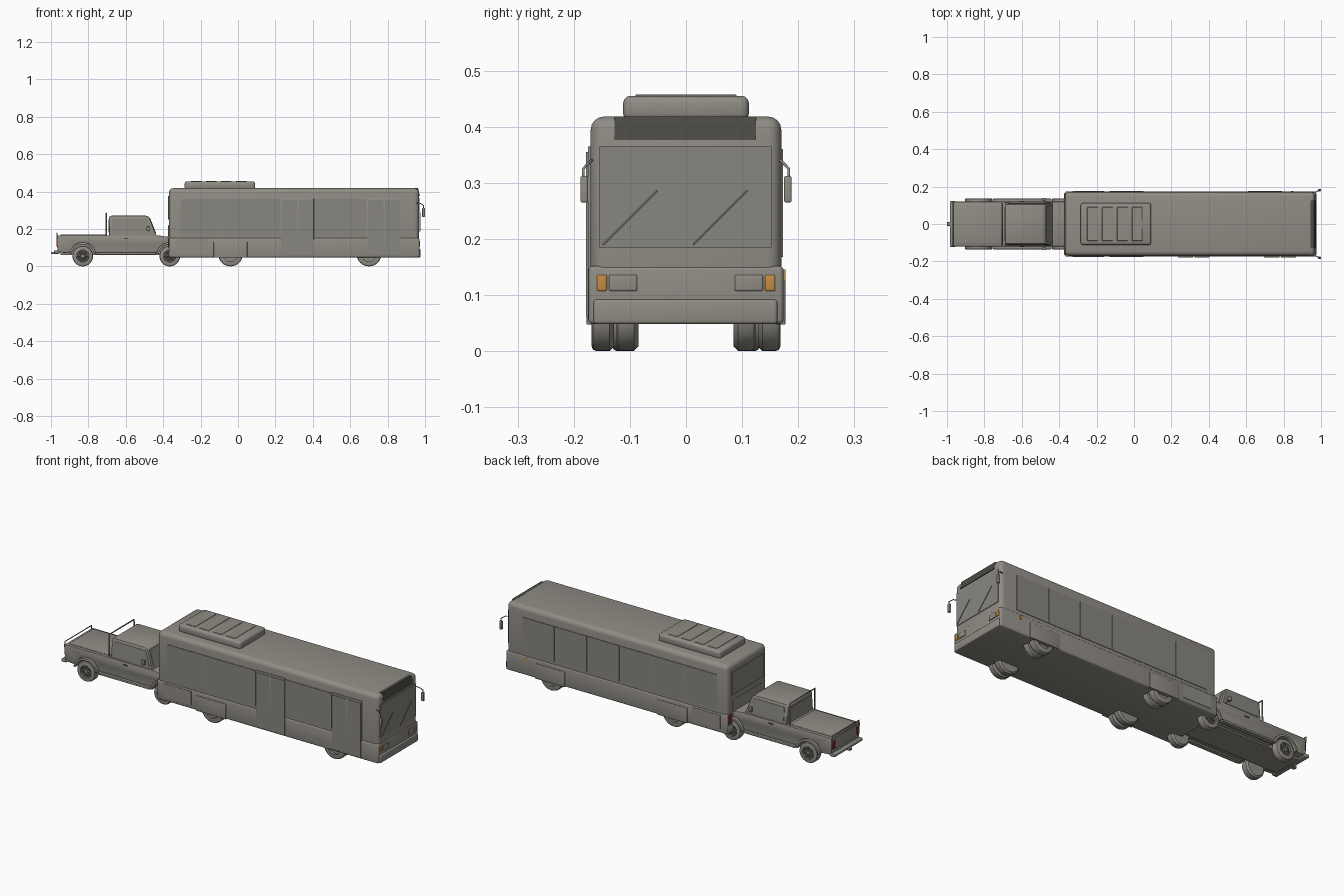
import bpy, bmesh, math
from mathutils import Matrix, Vector

if "Cube" in bpy.data.objects:
    bpy.data.objects.remove(bpy.data.objects["Cube"], do_unlink=True)


def material(name, rgb):
    m = bpy.data.materials.new(name)
    m.use_nodes = True
    m.diffuse_color = (*rgb, 1)
    m.node_tree.nodes["Principled BSDF"].inputs["Base Color"].default_value = (*rgb, 1)
    return m


GREY = material("warm grey", (0.28, 0.265, 0.235))
GLASS = material("window grey", (0.25, 0.238, 0.212))
DARK = material("dark grey", (0.07, 0.068, 0.06))
AMBER = material("amber", (0.55, 0.26, 0.05))
RED = material("red", (0.3, 0.03, 0.03))
SIDES = (("right", -1), ("left", 1))


def finish(name, bm, mat, bevel=0, seg=3):
    bmesh.ops.recalc_face_normals(bm, faces=bm.faces)
    if bevel:
        sharp = [e for e in bm.edges if e.calc_face_angle(0) > math.radians(35)]
        bmesh.ops.bevel(bm, geom=sharp, offset=bevel, segments=seg, profile=0.5,
                        affect='EDGES', clamp_overlap=True)
    me = bpy.data.meshes.new(name)
    bm.to_mesh(me)
    bm.free()
    me.materials.append(mat)
    me.shade_smooth()
    me.set_sharp_from_angle(angle=math.radians(40))
    ob = bpy.data.objects.new(name, me)
    bpy.context.collection.objects.link(ob)
    return ob


def box(name, x, y, z, mat=GREY, bevel=0, seg=3):
    bm = bmesh.new()
    bmesh.ops.create_cube(bm, size=1)
    for v in bm.verts:
        v.co = [r[0] + (c + 0.5) * (r[1] - r[0]) for c, r in zip(v.co, (x, y, z))]
    return finish(name, bm, mat, bevel, seg)


def side_box(name, s, x, y, z, mat=GREY, bevel=0):
    return box(name, x, sorted((s * y[0], s * y[1])), z, mat, bevel)


def prism(name, pts, y0, y1, mat=GREY, bevel=0, taper=None):
    """Extrude an x-z outline along y; taper narrows it with height."""
    bm = bmesh.new()
    f = bm.faces.new([bm.verts.new((x, y0, z)) for x, z in pts])
    new = bmesh.ops.extrude_face_region(bm, geom=[f])["geom"]
    for v in new:
        if isinstance(v, bmesh.types.BMVert):
            v.co.y = y1
    if taper:
        base, slope = taper
        for v in bm.verts:
            v.co.y -= math.copysign(max(0, v.co.z - base) * slope, v.co.y)
    return finish(name, bm, mat, bevel, 2)


def tube(name, pts, r=0.003, mat=GREY):
    cu = bpy.data.curves.new(name, 'CURVE')
    cu.dimensions = '3D'
    cu.bevel_depth, cu.bevel_resolution, cu.use_fill_caps = r, 2, True
    sp = cu.splines.new('POLY')
    sp.points.add(len(pts) - 1)
    for p, c in zip(sp.points, pts):
        p.co = (*c, 1)
    cu.materials.append(mat)
    ob = bpy.data.objects.new(name, cu)
    bpy.context.collection.objects.link(ob)


def arc(cx, cz, r, a0, a1, n=14):
    return [(cx + r * math.cos(math.radians(a0 + (a1 - a0) * i / n)),
             cz + r * math.sin(math.radians(a0 + (a1 - a0) * i / n))) for i in range(n + 1)]


def lathe(name, prof, x, z, mat=GREY):
    """Spin (radius, y) points around a wheel axle."""
    bm = bmesh.new()
    vs = [bm.verts.new((r, y, 0)) for r, y in prof]
    es = [bm.edges.new(p) for p in zip(vs, vs[1:])]
    bmesh.ops.spin(bm, geom=vs + es, axis=(0, 1, 0), cent=(0, 0, 0),
                   angle=math.tau, steps=32, use_duplicate=False)
    bmesh.ops.remove_doubles(bm, verts=bm.verts, dist=1e-5)
    bmesh.ops.translate(bm, verts=bm.verts, vec=(x, 0, z))
    return finish(name, bm, mat)


def tyre(name, x, r, s, ya, yb):
    b, hole = 0.008, r * 0.6
    lathe(name, [(0, s * (yb - 0.012)), (hole, s * (yb - 0.012)), (hole, s * yb),
                 (r - b, s * yb), (r - b * 0.3, s * (yb - b * 0.3)), (r, s * (yb - b)),
                 (r, s * (ya + b)), (r - b, s * ya), (0, s * ya)], x, r)


# ---- Bus shell
box("bus_body", (-0.37, 0.968), (-0.17, 0.17), (0.052, 0.418), bevel=0.024, seg=4)
box("bus_skirt", (-0.37, 0.97), (-0.174, 0.174), (0.048, 0.152), bevel=0.008)
box("bus_front_bumper", (0.94, 0.977), (-0.165, 0.163), (0.048, 0.092), bevel=0.006)
box("bus_rear_bumper", (-0.375, -0.34), (-0.165, 0.165), (0.05, 0.085), bevel=0.005)

# ---- Roof air unit
box("roof_unit", (-0.285, 0.092), (-0.112, 0.112), (0.41, 0.455), bevel=0.013)
for i in range(4):
    x = -0.25 + i * 0.08
    box("roof_unit_panel", (x, x + 0.055), (-0.09, 0.09), (0.452, 0.457), bevel=0.001, seg=1)

# ---- Bus front
box("windscreen", (0.962, 0.971), (-0.154, 0.152), (0.185, 0.365), GLASS)
prism("destination_sign", [(0.955, 0.377), (0.972, 0.377), (0.963, 0.418), (0.945, 0.418)],
      -0.127, 0.125, DARK)
for y in (-0.148, 0.013):
    tube("wiper", [(0.974, y, 0.19), (0.974, y + 0.096, 0.286)], 0.0015)
for side, s in SIDES:
    side_box(side + "_headlight", s, (0.96, 0.974), (0.087, 0.137), (0.107, 0.136), bevel=0.003)
    side_box(side + "_indicator", s, (0.96, 0.974), (0.141, 0.159), (0.107, 0.136), AMBER, 0.003)
    tube(side + "_mirror_arm", [(0.955, s * 0.168, 0.34), (0.975, s * 0.172, 0.337),
                                (0.992, s * 0.183, 0.325), (0.993, s * 0.183, 0.30)], 0.0025)
    side_box(side + "_mirror", s, (0.985, 1.0), (0.175, 0.188), (0.265, 0.312), bevel=0.003)

# ---- Bus rear
box("rear_window", (-0.374, -0.36), (-0.135, 0.135), (0.25, 0.375), GLASS)
box("engine_hatch", (-0.373, -0.36), (-0.12, 0.12), (0.10, 0.22), bevel=0.002)
for side, s in SIDES:
    side_box(side + "_bus_tail_light", s, (-0.375, -0.36), (0.14, 0.16), (0.10, 0.15), RED, 0.002)

# ---- Bus side windows: left row of six, right row split by doors
cuts = [-0.31 + i * 0.197 for i in range(7)]
for a, b in zip(cuts, cuts[1:]):
    side_box("left_window", 1, (a + 0.002, b - 0.002), (0.165, 0.173), (0.168, 0.36), GLASS)
for a, b in ((-0.31, -0.09), (-0.09, 0.23), (0.405, 0.69)):
    side_box("right_window", -1, (a + 0.002, b - 0.002), (0.165, 0.173), (0.168, 0.36), GLASS)

# ---- Doors with two leaves each
for name, a, b in (("middle_door", 0.23, 0.405), ("front_door", 0.69, 0.87)):
    mid = (a + b) / 2
    side_box(name + "_frame", -1, (a, b), (0.16, 0.175), (0.056, 0.365), bevel=0.001)
    for p, q in ((a, mid), (mid, b)):
        side_box(name + "_leaf", -1, (p + 0.006, q - 0.003), (0.17, 0.178), (0.062, 0.355), GLASS)

# ---- Lower side panels, wheel covers and markers
for side, s in SIDES:
    for x in (-0.04, 0.70):
        if s > 0 or x < 0:
            side_box(side + "_wheel_cover", s, (x - 0.09, x + 0.09), (0.16, 0.177),
                     (0.047, 0.13), bevel=0.002)
        # dual bus tyres
        tyre(side + "_bus_inner_tyre", x, 0.066, s, 0.085, 0.124)
        tyre(side + "_bus_outer_tyre", x, 0.066, s, 0.128, 0.168)
    side_box(side + "_engine_panel", s, (-0.33, -0.16), (0.16, 0.176), (0.07, 0.145))
side_box("left_side_marker", 1, (0.84, 0.852), (0.17, 0.177), (0.125, 0.145), AMBER)

# ---- Pickup body with cut wheel arches
AXLES = (-0.83, -0.365)
outline = [(-0.965, 0.075)]
for cx in AXLES:
    outline += arc(cx, 0.055, 0.062, 166, 14)
outline += [(-0.29, 0.07), (-0.28, 0.145), (-0.43, 0.166), (-0.965, 0.166)]
prism("pickup_body", outline, -0.12, 0.12, bevel=0.004)
box("pickup_underbody", (-0.95, -0.29), (-0.08, 0.08), (0.062, 0.15))
box("bed_cover", (-0.95, -0.705), (-0.105, 0.105), (0.16, 0.171), bevel=0.004)

# ---- Pickup cab
TAPER = (0.16, 0.1)
prism("cab", [(-0.69, 0.155), (-0.69, 0.263), (-0.68, 0.271), (-0.492, 0.271), (-0.474, 0.263),
              (-0.432, 0.155)], -0.117, 0.117, bevel=0.006, taper=TAPER)
prism("cab_side_windows", [(-0.672, 0.178), (-0.672, 0.255), (-0.482, 0.255), (-0.455, 0.178)],
      -0.119, 0.119, GLASS, taper=TAPER)
prism("cab_windscreen", [(-0.45, 0.178), (-0.438, 0.178), (-0.469, 0.257), (-0.48, 0.257)],
      -0.103, 0.103, GLASS, taper=TAPER)
box("cab_rear_window", (-0.693, -0.68), (-0.09, 0.09), (0.185, 0.25), GLASS)

# ---- Pickup rear end
box("tailgate", (-0.969, -0.95), (-0.09, 0.09), (0.10, 0.16), bevel=0.002)
box("pickup_bumper", (-0.985, -0.955), (-0.122, 0.122), (0.068, 0.084), bevel=0.004)
box("tow_hitch", (-1.0, -0.96), (-0.01, 0.01), (0.065, 0.078), bevel=0.002)
tube("roll_bar", [(-0.705, -0.108, 0.16), (-0.705, -0.108, 0.284), (-0.705, 0.108, 0.284),
                  (-0.705, 0.108, 0.16)], 0.004)
tube("tailgate_rail", [(-0.968, -0.115, 0.15), (-0.968, -0.115, 0.178), (-0.968, 0.115, 0.178),
                       (-0.968, 0.115, 0.15)], 0.003)

# ---- Pickup sides, wheels and flares
for side, s in SIDES:
    side_box(side + "_pickup_tail_light", s, (-0.971, -0.95), (0.095, 0.114), (0.105, 0.15), RED, 0.002)
    side_box(side + "_running_board", s, (-0.755, -0.44), (0.11, 0.135), (0.062, 0.074), bevel=0.003)
    side_box(side + "_door_handle", s, (-0.61, -0.585), (0.115, 0.124), (0.147, 0.152), DARK)
    side_box(side + "_cab_mirror", s, (-0.49, -0.472), (0.122, 0.14), (0.188, 0.212), bevel=0.003)
    tube(side + "_cab_mirror_arm", [(-0.475, s * 0.11, 0.185), (-0.48, s * 0.13, 0.195)], 0.002)
    for cx in AXLES:
        flare = arc(cx, 0.055, 0.074, 170, 10) + arc(cx, 0.055, 0.062, 10, 170)
        prism(side + "_flare", flare, s * 0.10, s * 0.135, bevel=0.002)
        tyre(side + "_pickup_tyre", cx, 0.055, s, 0.088, 0.131)
        lathe(side + "_wheel_recess", [(0, s * 0.1205), (0.032, s * 0.1205)], cx, 0.055, DARK)
        lathe(side + "_hub", [(0, s * 0.129), (0.009, s * 0.129), (0.011, s * 0.118)], cx, 0.055)
        for k in range(6):
            d = Vector((math.cos(k * math.pi / 3), 0, math.sin(k * math.pi / 3)))
            c = Vector((cx, s * 0.123, 0.055))
            tube(side + "_spoke", [c + d * 0.006, c + d * 0.033], 0.004)
